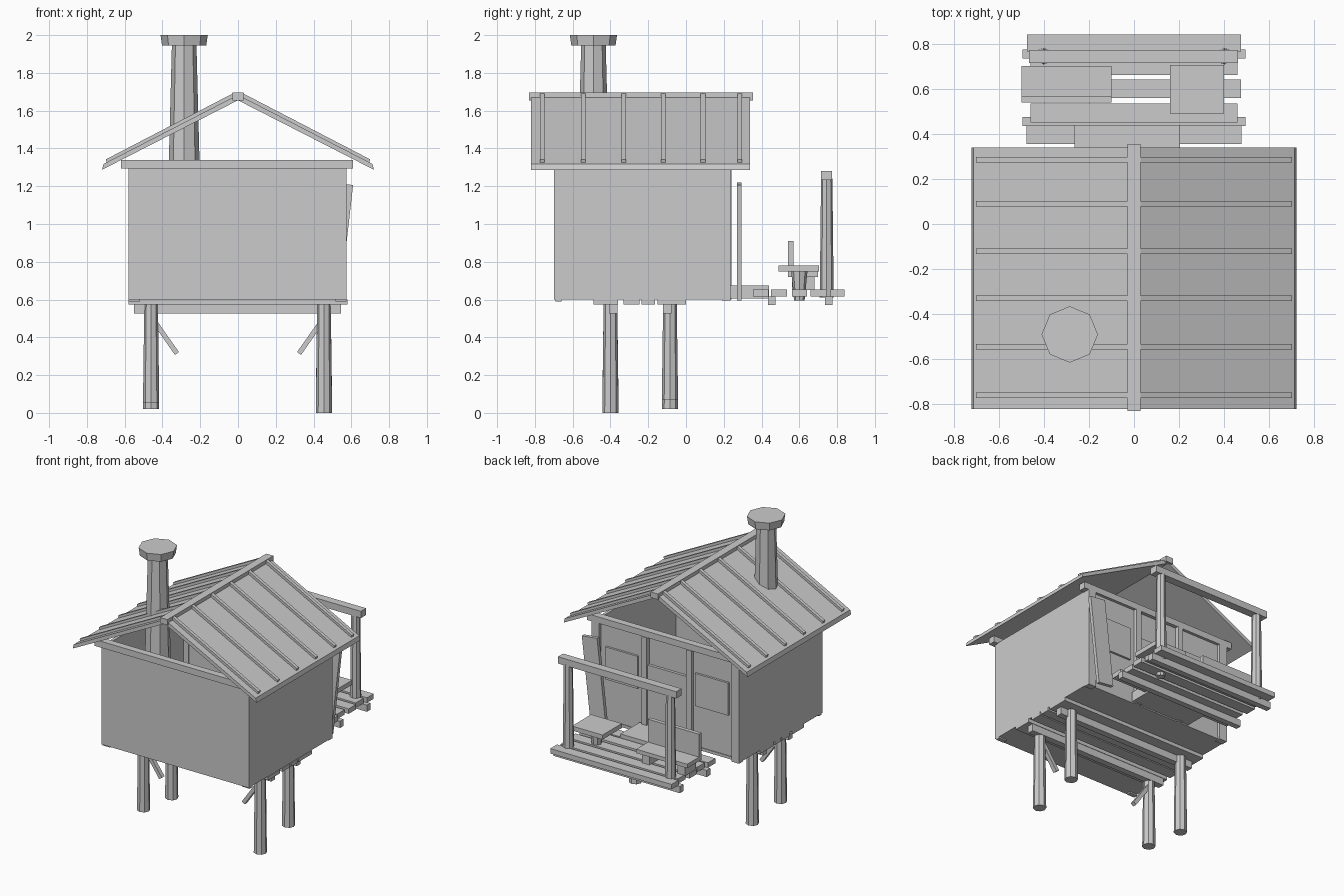
import bpy, bmesh, math
from mathutils import Matrix, Vector

if "Cube" in bpy.data.objects:
    bpy.data.objects.remove(bpy.data.objects["Cube"])


def finish(name, bm):
    bmesh.ops.recalc_face_normals(bm, faces=bm.faces)
    mesh = bpy.data.meshes.new(name)
    bm.to_mesh(mesh)
    bm.free()
    ob = bpy.data.objects.new(name, mesh)
    bpy.context.collection.objects.link(ob)
    return ob


def box(name, x, y, z, tilt=0.0):
    """Box from (min, max) ranges, optionally tilted about the y axis."""
    bm = bmesh.new()
    size = (x[1] - x[0], y[1] - y[0], z[1] - z[0])
    bmesh.ops.create_cube(bm, size=1, matrix=Matrix.Diagonal((*size, 1)))
    ob = finish(name, bm)
    ob.location = [(a + b) / 2 for a, b in (x, y, z)]
    ob.rotation_euler.y = tilt
    return ob


def post(name, x, y, z0, z1, r0, r1, sides=8):
    bm = bmesh.new()
    bmesh.ops.create_cone(bm, cap_ends=True, segments=sides, radius1=r0, radius2=r1,
                          depth=z1 - z0, matrix=Matrix.Translation((x, y, (z0 + z1) / 2)))
    return finish(name, bm)


def extrude_y(name, pts, y0, y1):
    """Profile in the xz plane, extruded along y."""
    bm = bmesh.new()
    face = bm.faces.new([bm.verts.new((px, y0, pz)) for px, pz in pts])
    ext = bmesh.ops.extrude_face_region(bm, geom=[face])
    verts = [v for v in ext['geom'] if isinstance(v, bmesh.types.BMVert)]
    bmesh.ops.translate(bm, verts=verts, vec=(0, y1 - y0, 0))
    return finish(name, bm)


# Cabin shell, open at the gables
box("floor", (-.57, .57), (-.69, .22), (.6, .62))
box("front_wall", (-.58, .575), (-.70, -.68), (.6, 1.30))
box("left_wall", (-.58, -.56), (-.70, .22), (.6, 1.30))
box("right_wall", (.555, .575), (-.70, .22), (.6, 1.30))
box("back_wall_left", (-.56, -.19), (.195, .215), (.6, 1.30))
box("back_wall_right", (.16, .555), (.195, .215), (.6, 1.30))
box("wall_over_door", (-.19, .16), (.195, .21), (1.1, 1.30))
for name, y in (("front", -.695), ("back", .21)):
    box(name + "_top_plate", (-.62, .61), (y - .025, y + .025), (1.295, 1.34))

# Back wall door, frame and windows
box("door", (-.17, .14), (.205, .23), (.62, 1.1))
for x in (-.19, .16):
    box("door_post", (x - .02, x + .02), (.20, .24), (.6, 1.295))
box("window_left", (-.49, -.23), (.21, .23), (.91, 1.14))
box("window_right", (.22, .47), (.21, .23), (.91, 1.14))
for x in (-.55, .545):
    box("corner_trim", (x - .03, x + .03), (.19, .235), (.595, 1.295))
    box("front_corner_foot", (x - .03, x + .03), (-.69, -.66), (.59, .605))
box("leaning_plank", (.455, .575), (.27, .295), (.6, 1.215), math.radians(6.5))

# Pitched roof with seam battens
for side, s in (("left", -1), ("right", 1)):
    extrude_y(side + "_roof", [(0, 1.655), (s * .72, 1.287), (s * .712, 1.318), (0, 1.684)],
              -.82, .34)
    for y in (-.76, -.545, -.33, -.12, .09, .285):
        extrude_y(side + "_roof_batten", [(s * .02, 1.67), (s * .695, 1.323),
                                          (s * .70, 1.342), (s * .02, 1.695)],
                  y - .012, y + .012)
box("ridge_beam", (-.028, .028), (-.83, .355), (1.655, 1.695))

# Chimney
post("chimney", -.285, -.49, .62, 1.95, .10, .065)
post("chimney_cap", -.285, -.49, 1.945, 2.0, .117, .125)

# Stilts, their beams, braces and floor boards
for x, y, z in ((-.46, -.40, .055), (.455, -.40, 0), (-.46, -.085, .02), (.455, -.085, .07)):
    post("stilt", x, y, z, .59, .043, .036)
for y in (-.385, -.10):
    box("stilt_beam", (-.55, .545), (y - .022, y + .022), (.525, .577))
for s in (-1, 1):
    box("stilt_brace", (s * .385 - .013, s * .385 + .013), (-.405, -.375), (.295, .51),
        s * math.radians(35))
for y0, y1 in ((-.49, -.36), (-.33, -.245), (-.235, -.165), (-.15, 0)):
    box("floor_board", (-.58, .58), (y0, y1), (.575, .60))

# Porch deck
for y in (.455, .755):
    box("deck_beam", (-.495, .495), (y - .02, y + .02), (.57, .617))
for y0, y1, w in ((.355, .437, .478), (.45, .535, .46), (.56, .64, .475),
                  (.66, .745, .46), (.765, .84, .475)):
    box("deck_board", (-w, w), (y0, y1), (.617, .652))
box("door_step", (-.265, .205), (.225, .44), (.605, .675))
for x in (-.40, .40):
    post("rail_post", x, .745, .61, 1.24, .037, .03)
box("porch_rail", (-.465, .462), (.715, .773), (1.232, 1.28))

# Bench and small table
box("bench_seat", (-.50, -.10), (.54, .70), (.72, .748))
box("bench_back", (-.50, -.10), (.54, .568), (.748, .91))
for x in (-.44, -.16):
    box("bench_leg", (x - .03, x + .03), (.56, .68), (.65, .722))
box("table_top", (.16, .40), (.49, .705), (.748, .78))
post("table_leg", .28, .60, .595, .75, .028, .043)
